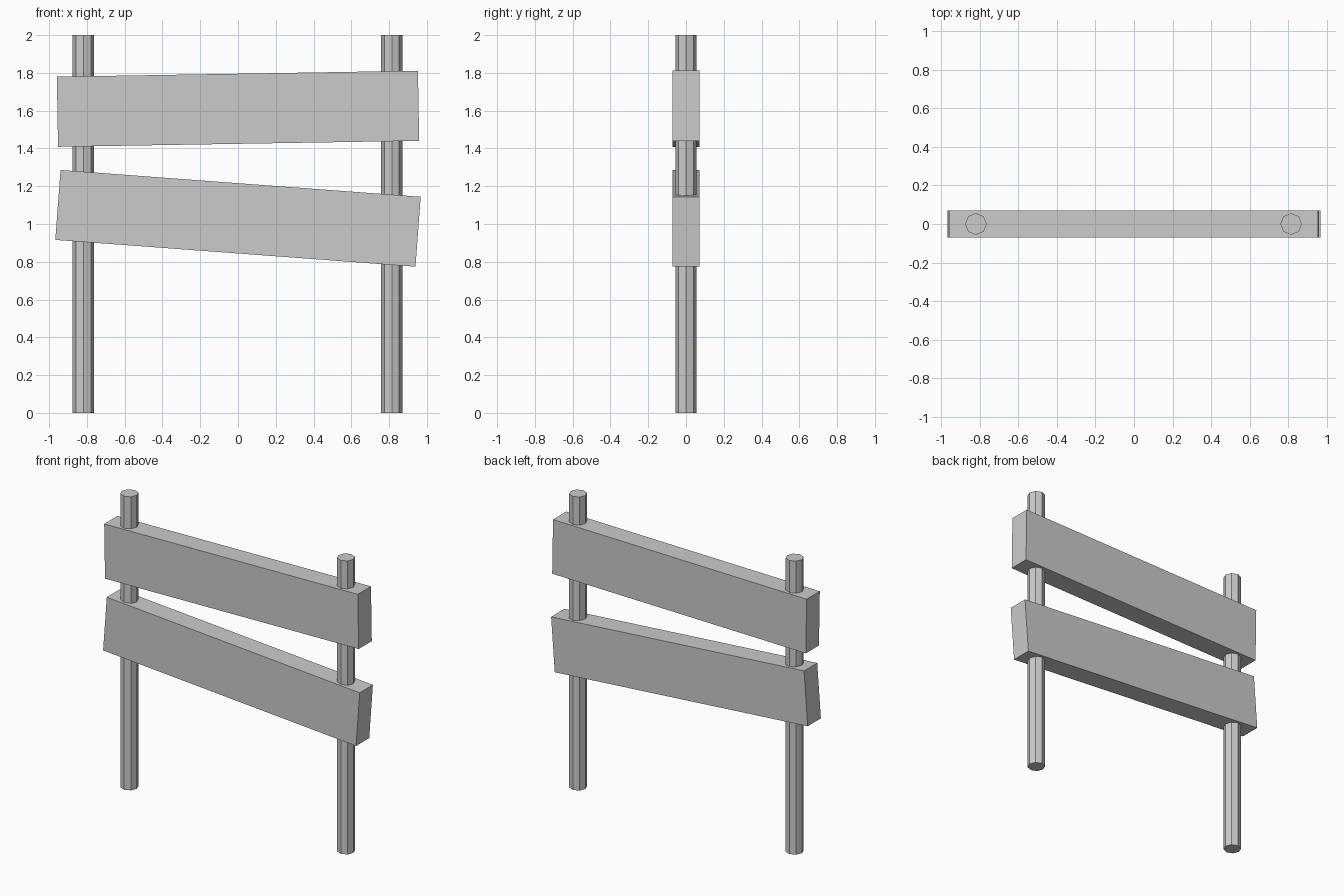
import bpy
from math import radians

if "Cube" in bpy.data.objects:
    bpy.data.objects.remove(bpy.data.objects["Cube"])

POST_RADIUS, POST_HEIGHT = 0.056, 2.0
PLANK_SIZE = (1.912, 0.142, 0.371)


def post(name, x):
    # Eight-sided upright standing on the ground
    bpy.ops.mesh.primitive_cylinder_add(
        vertices=8, radius=POST_RADIUS, depth=POST_HEIGHT,
        location=(x, 0, POST_HEIGHT / 2))
    bpy.context.object.name = name


def plank(name, z, tilt):
    # Thick board, tilted in the fence plane (positive = right end lower)
    bpy.ops.mesh.primitive_cube_add(
        size=1, location=(0, 0, z), rotation=(0, radians(tilt), 0))
    obj = bpy.context.object
    obj.name = name
    obj.scale = PLANK_SIZE


# Uprights
post("left_post", -0.819)
post("right_post", 0.814)

# Crooked boards
plank("upper_plank", 1.61, -0.95)
plank("lower_plank", 1.03, 4.25)
